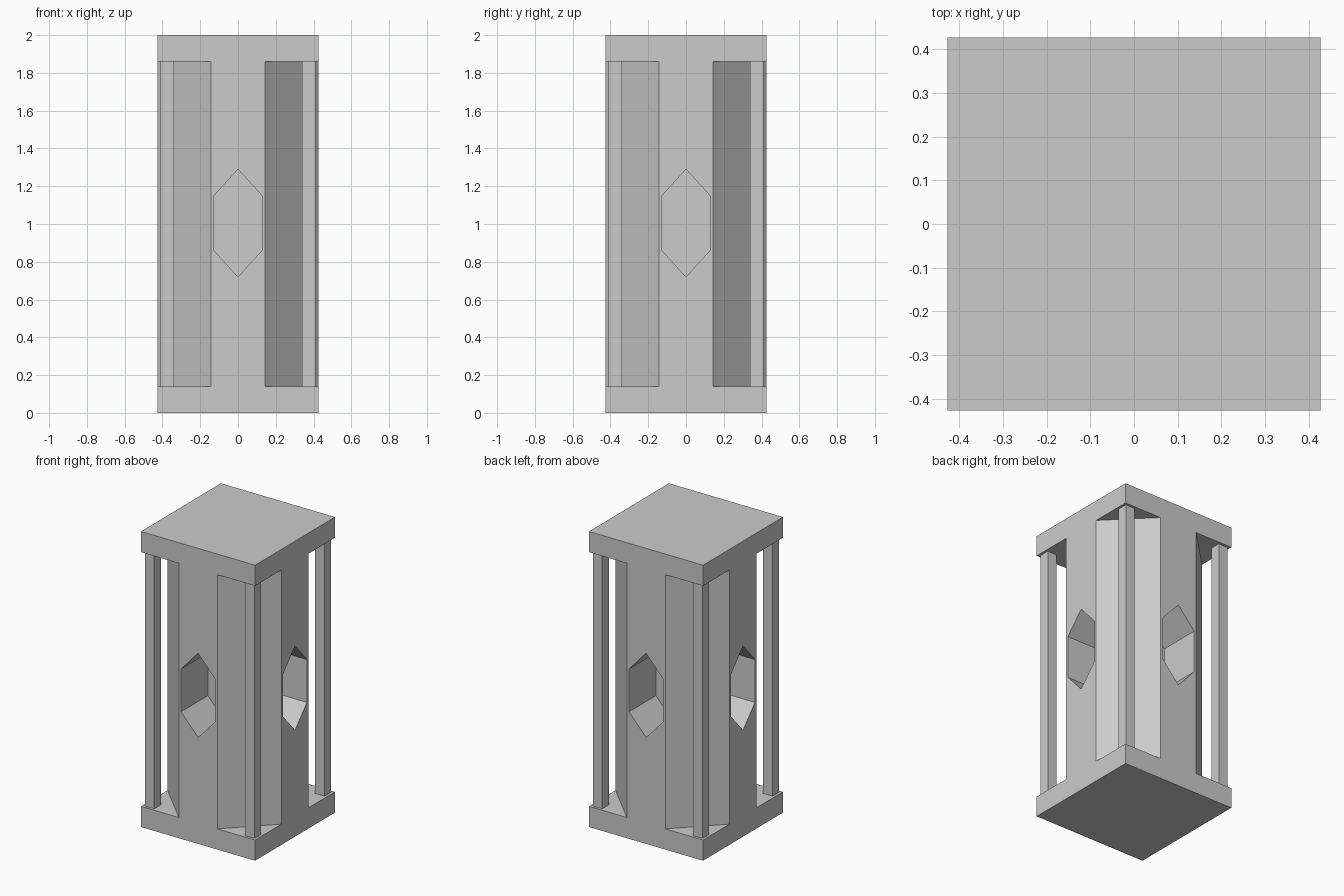
import bpy, bmesh
from math import radians
from mathutils import Matrix, Vector

old = bpy.data.objects.get("Cube")
if old:
    bpy.data.objects.remove(old, do_unlink=True)

HALF = 0.427              # half width of the whole body
HEIGHT = 2.0
LOW, HIGH = 0.14, 1.86    # inner faces of base and cap
NOTCH = 0.144             # half width of each flush side panel
INNER = 0.14              # back wall of each recess

grey = bpy.data.materials.new("plain_grey")
grey.use_nodes = True
grey.diffuse_color = (0.6, 0.6, 0.6, 1)
grey.node_tree.nodes["Principled BSDF"].inputs["Base Color"].default_value = (0.6, 0.6, 0.6, 1)


def prism(bm, points, offset):
    """Extrude a flat outline along an offset vector."""
    face = bm.faces.new([bm.verts.new(p) for p in points])
    grown = bmesh.ops.extrude_face_region(bm, geom=[face], use_keep_orig=True)
    verts = [v for v in grown["geom"] if isinstance(v, bmesh.types.BMVert)]
    bmesh.ops.translate(bm, verts=verts, vec=offset)
    return list(face.verts) + verts


def box(bm, x0, x1, y0, y1, z0, z1):
    return prism(bm, [(x0, y0, z0), (x1, y0, z0), (x1, y1, z0), (x0, y1, z0)],
                 Vector((0, 0, z1 - z0)))


def finish(bm, name):
    bmesh.ops.recalc_face_normals(bm, faces=bm.faces)
    mesh = bpy.data.meshes.new(name)
    bm.to_mesh(mesh)
    bm.free()
    mesh.materials.append(grey)
    obj = bpy.data.objects.new(name, mesh)
    bpy.context.collection.objects.link(obj)
    return obj


# Solid block that becomes base, core and cap
bm = bmesh.new()
box(bm, -HALF, HALF, -HALF, HALF, 0, HEIGHT)
body = finish(bm, "pillar_body")

# Cutters: a diagonal corner notch and a six-sided recess, on all four sides
bm = bmesh.new()
out = HALF + 0.09
near = NOTCH - 0.09
hexagon = [(0, 0.72), (0.127, 0.86), (0.127, 1.15), (0, 1.29), (-0.127, 1.15), (-0.127, 0.86)]
for i in range(4):
    turn = Matrix.Rotation(radians(90 * i), 3, 'Z')
    notch = prism(bm, [(near, -out, LOW), (out, -out, LOW), (out, -near, LOW)],
                  Vector((0, 0, HIGH - LOW)))
    recess = prism(bm, [(x, -out, z) for x, z in hexagon], Vector((0, out - INNER, 0)))
    bmesh.ops.rotate(bm, verts=notch + recess, cent=(0, 0, 0), matrix=turn)
cutter = finish(bm, "body_cutter")
cutter.hide_render = True

cut = body.modifiers.new("cuts", 'BOOLEAN')
cut.operation = 'DIFFERENCE'
cut.solver = 'EXACT'
cut.object = cutter
bpy.context.view_layer.objects.active = body
bpy.ops.object.modifier_apply(modifier=cut.name)
bpy.data.objects.remove(cutter, do_unlink=True)

# Slim square posts in the corners
for side, sx in (("left", 1), ("right", -1)):
    for end, sy in (("front", -1), ("back", 1)):
        bm = bmesh.new()
        box(bm, sx * 0.34, sx * 0.41, sy * 0.34, sy * 0.41, LOW, HIGH)
        finish(bm, f"{end}_{side}_post")
